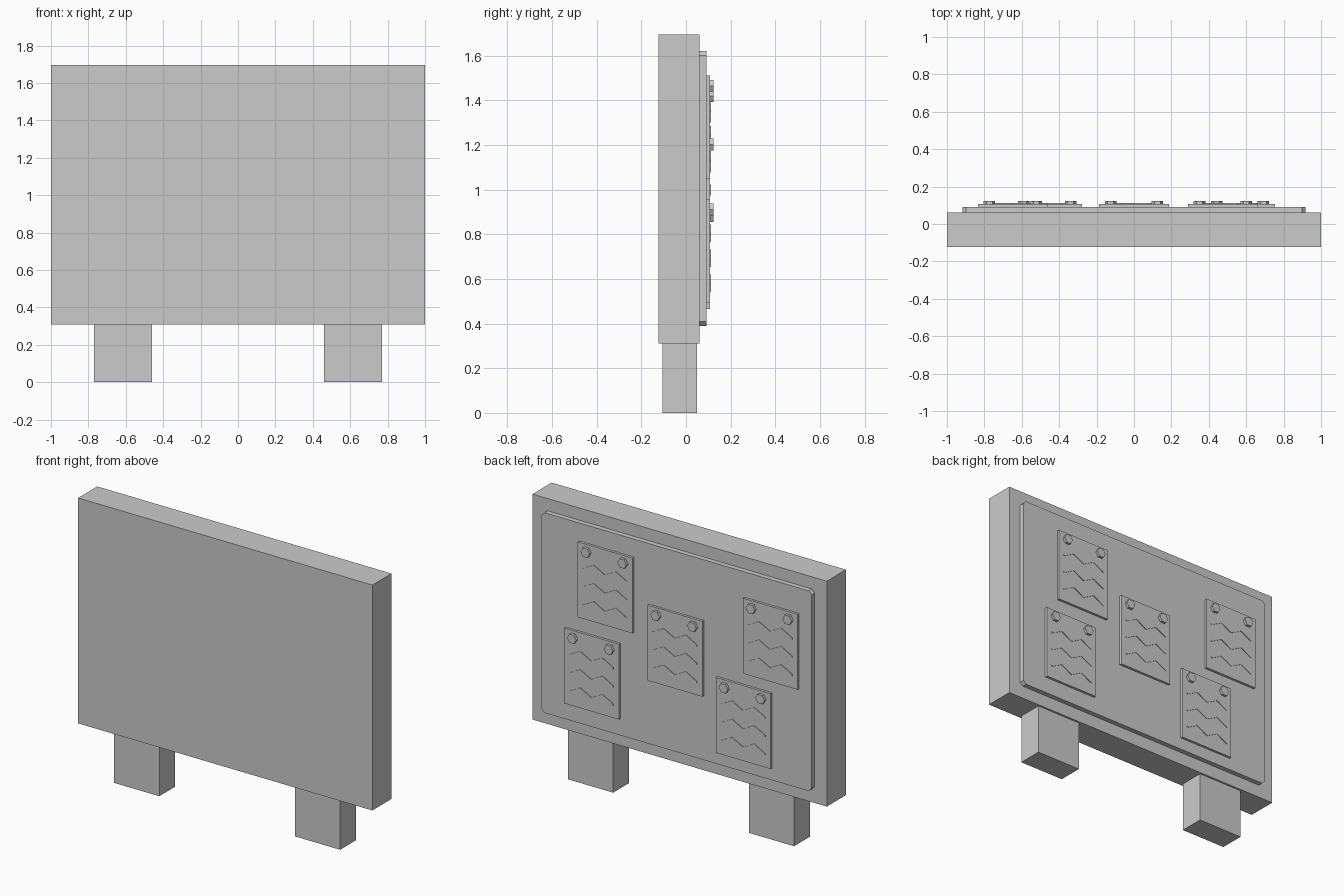
import bpy, bmesh

if "Cube" in bpy.data.objects:
    bpy.data.objects.remove(bpy.data.objects["Cube"])

# depth layers, front to back
FRONT, BOARD, PANEL, PAPER, INK, PIN = -0.1235, 0.0615, 0.092, 0.107, 0.111, 0.1235


def prism(name, outline, y0, y1):
    """Extrude a closed (x, z) outline from y0 to y1."""
    bm = bmesh.new()
    face = bm.faces.new([bm.verts.new((x, y0, z)) for x, z in outline])
    ext = bmesh.ops.extrude_face_region(bm, geom=[face])
    verts = [g for g in ext["geom"] if isinstance(g, bmesh.types.BMVert)]
    bmesh.ops.translate(bm, verts=verts, vec=(0, y1 - y0, 0))
    bmesh.ops.recalc_face_normals(bm, faces=bm.faces)
    mesh = bpy.data.meshes.new(name)
    bm.to_mesh(mesh)
    bm.free()
    obj = bpy.data.objects.new(name, mesh)
    bpy.context.collection.objects.link(obj)
    return obj


def box(name, x0, x1, y0, y1, z0, z1):
    return prism(name, [(x0, z0), (x1, z0), (x1, z1), (x0, z1)], y0, y1)


# main board and its two legs
box("board", -1, 1, FRONT, BOARD, 0.31, 1.695)
for side, x in (("left", -0.615), ("right", 0.615)):
    box(side + "_leg", x - 0.154, x + 0.154, -0.106, 0.049, 0, 0.31)

# raised backing panel with clipped corners
px, z0, z1, c = 0.918, 0.39, 1.62, 0.02
prism("backing_panel",
      [(-px + c, z0), (px - c, z0), (px, z0 + c), (px, z1 - c),
       (px - c, z1), (-px + c, z1), (-px, z1 - c), (-px, z0 + c)], BOARD, PANEL)


def notice(i, cx, top):
    """A pinned sheet: paper, three zigzag scribbles, two hexagonal pins."""
    box(f"paper_{i}", cx - 0.186, cx + 0.186, PANEL, PAPER, top - 0.463, top)
    for n in range(3):
        z = top - 0.138 - n * 0.112
        line = [(cx - 0.15 + k * 0.075, z + (0.02 if k % 2 else -0.02)) for k in range(5)]
        outline = ([(x, h - 0.005) for x, h in line]
                   + [(x, h + 0.005) for x, h in reversed(line)])
        prism(f"scribble_{i}_{n}", outline, PAPER, INK)
    for side in (-1, 1):
        x, z, r, h = cx + side * 0.125, top - 0.045, 0.031, 0.027
        prism(f"pin_{i}_{'left' if side < 0 else 'right'}",
              [(x + r, z), (x + r / 2, z + h), (x - r / 2, z + h),
               (x - r, z), (x - r / 2, z - h), (x + r / 2, z - h)], PAPER, PIN)


# the five notices (centre x, top z)
for i, (cx, top) in enumerate([(0.475, 1.51), (0.567, 0.956), (0.0, 1.248),
                               (-0.648, 1.464), (-0.464, 0.928)]):
    notice(i, cx, top)
